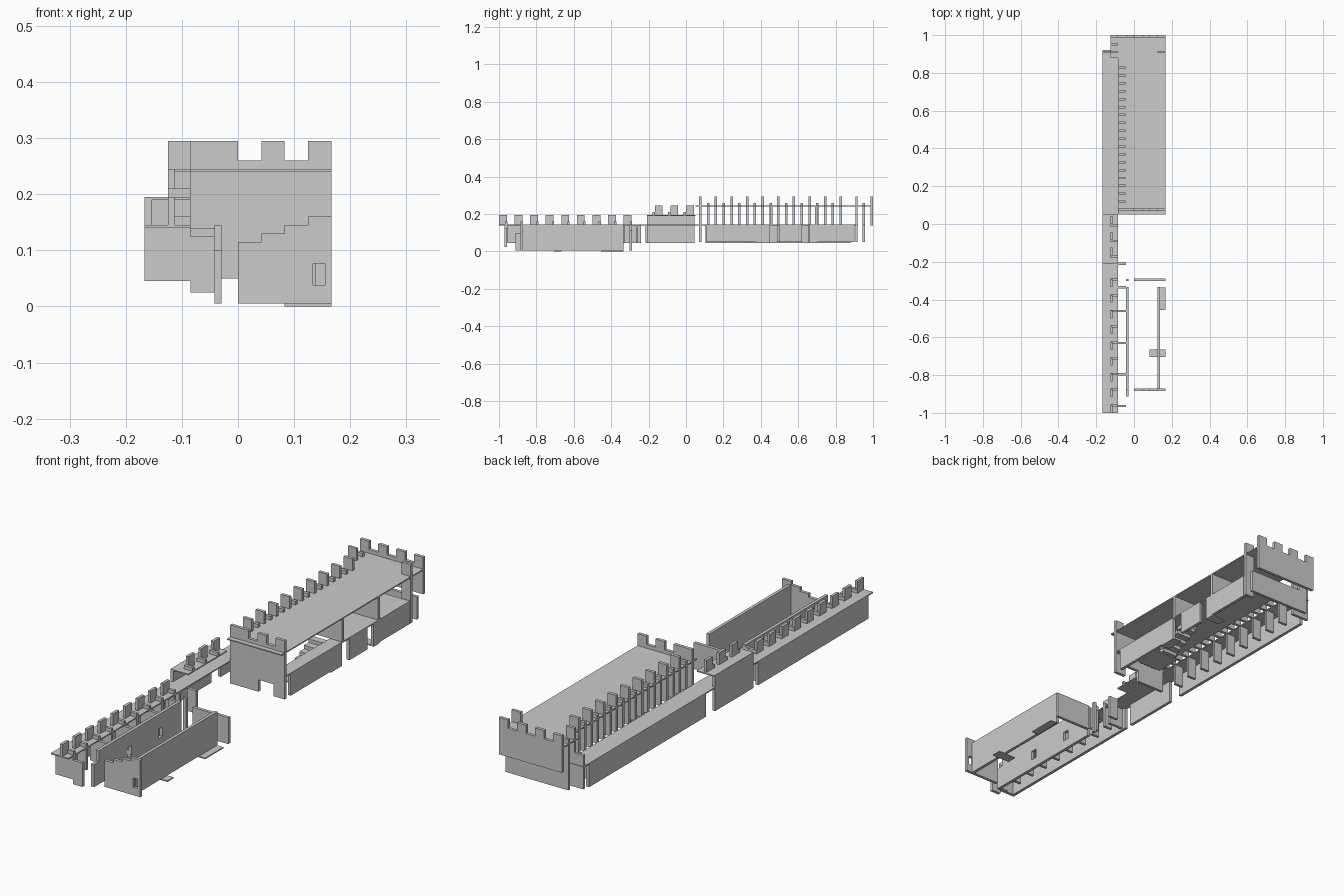
import bpy, bmesh

T = 0.013   # common wall thickness
W = 0.1667  # half width of the whole model


def boxes(name, items):
    """One object made of boxes given as (x0, x1, y0, y1, z0, z1)."""
    bm = bmesh.new()
    for x0, x1, y0, y1, z0, z1 in items:
        vs = bmesh.ops.create_cube(bm, size=1)["verts"]
        for v in vs:
            v.co.x = x1 if v.co.x > 0 else x0
            v.co.y = y1 if v.co.y > 0 else y0
            v.co.z = z1 if v.co.z > 0 else z0
    return finish(name, bm)


def wall_xz(name, outline, y0, y1):
    """Wall facing the front: an x-z outline given depth along y."""
    bm = bmesh.new()
    face = bm.faces.new([bm.verts.new((x, y0, z)) for x, z in outline])
    ext = bmesh.ops.extrude_face_region(bm, geom=[face])["geom"]
    for v in ext:
        if isinstance(v, bmesh.types.BMVert):
            v.co.y = y1
    bmesh.ops.recalc_face_normals(bm, faces=bm.faces)
    return finish(name, bm)


def finish(name, bm):
    me = bpy.data.meshes.new(name)
    bm.to_mesh(me)
    bm.free()
    ob = bpy.data.objects.new(name, me)
    bpy.context.collection.objects.link(ob)
    return ob


def cut(ob, box):
    """Cut a window or door opening."""
    c = boxes("opening_cutter", [box])
    c.hide_render = True
    m = ob.modifiers.new("opening", "BOOLEAN")
    m.object, m.operation, m.solver = c, "DIFFERENCE", "EXACT"
    bpy.context.view_layer.objects.active = ob
    bpy.ops.object.modifier_apply(modifier=m.name)
    bpy.data.objects.remove(c)


def crenels(teeth, low, high):
    """Top edge of a crenellated wall, left to right."""
    pts = []
    for i, (a, b) in enumerate(teeth):
        if i:
            pts.append((a, low))
        pts += [(a, high), (b, high)]
        if i < len(teeth) - 1:
            pts.append((b, low))
    return pts


# ---- walkway along the left side
boxes("walkway_floor", [(-W, -0.085, -1.0, 0.92, 0.14, 0.145)])
boxes("walkway_outer_wall", [(-W, -W + T, a, b, 0.045, 0.14)
                             for a, b in ((-0.97, -0.24), (0.105, 0.88))])
boxes("walkway_front_wall", [(-W, -0.085, -0.97, -0.957, 0.045, 0.14),
                             (-0.085, -0.042, -0.97, -0.957, 0.025, 0.125)])
boxes("walkway_back_pier", [(-W, -0.125, 0.905, 0.917, 0.05, 0.192)])
boxes("walkway_joint_pier", [(-W, -0.085, -0.268, -0.256, 0.05, 0.14)])

# ---- walkway battlements: tall tooth with a rib that runs down as a pier
teeth, ribs = [], []
for i in range(9):
    y = -1.0 + i * 0.0833
    teeth.append((-0.125, -0.113, y, y + 0.042, 0.145, 0.195))
    ribs.append((-0.125, -0.085, y + 0.033, y + 0.045, 0.05, 0.16))
boxes("walkway_teeth", teeth)
boxes("walkway_ribs", ribs)
boxes("walkway_back_ribs", [(-0.125, -0.085, 0.154 + i * 0.0833, 0.166 + i * 0.0833, 0.05, 0.14)
                            for i in range(9)])

# ---- raised middle platform
boxes("platform_floor", [(-W, -0.085, -0.208, 0.05, 0.19, 0.195)])
boxes("platform_outer_wall", [(-W, -W + T, -0.208, 0.045, 0.045, 0.19)])
boxes("platform_teeth", [(-0.125, -0.113, -0.167 + i * 0.0833, -0.125 + i * 0.0833, 0.195, 0.245)
                         for i in range(3)])
boxes("platform_ribs", [(-0.125, -0.085, -0.179 + i * 0.0833, -0.167 + i * 0.0833, 0.195, 0.21)
                        for i in range(3)])

# ---- buttresses between the walkway and the small house
boxes("buttress", [(-0.085, -0.042, y, y + 0.012, 0.045, 0.14)
                   for y in (-0.801, -0.636, -0.467, -0.341, -0.217)])
boxes("house_corner_post", [(-0.042, -0.029, -0.303, -0.29, 0.005, 0.145)])

# ---- small house
inner = boxes("house_left_wall", [(-0.042, -0.029, -0.88, -0.333, 0.005, 0.145)])
for y in (-0.69, -0.485):
    cut(inner, (-0.06, 0.0, y, y + 0.026, 0.045, 0.085))
boxes("house_left_wall_end", [(-0.042, -0.029, -0.912, -0.88, 0.005, 0.1)])
boxes("house_right_wall", [(0.125, 0.138, -0.875, -0.333, 0.005, 0.145)])
gable = [(0, 0.005), (W, 0.005), (W, 0.16), (0.125, 0.16), (0.125, 0.145),
         (0.083, 0.145), (0.083, 0.13), (0.042, 0.13), (0.042, 0.115), (0, 0.115)]
front = wall_xz("house_front_gable", gable, -0.885, -0.872)
cut(front, (0.134, 0.155, -0.92, -0.84, 0.038, 0.077))
boxes("house_back_wall", [(0, W, -0.302, -0.289, 0.005, 0.115)])
boxes("house_floor_pads", [(0.083, W, -0.705, -0.665, 0, 0.005),
                           (0.135, W, -0.455, -0.335, 0, 0.005)])

# ---- large hall: roof and crenellated end walls
boxes("hall_roof", [(-0.085, W, 0.05, 1.0, 0.24, 0.245),
                    (-0.125, -0.085, 0.88, 1.0, 0.24, 0.245)])
top = crenels([(-0.085, 0.0), (0.042, 0.083), (0.125, W)], 0.26, 0.295)
fw = wall_xz("hall_front_wall", [(W, 0.05), (-0.085, 0.05)] + top, 0.07, 0.083)
cut(fw, (0.045, 0.115, 0.03, 0.12, 0.02, 0.1))
top = crenels([(-0.125, -0.085), (-0.042, 0.0), (0.042, 0.083), (0.125, W)], 0.26, 0.295)
wall_xz("hall_back_wall", [(W, 0.14), (-0.125, 0.14)] + top, 0.987, 1.0)
boxes("hall_back_lower_wall", [(-0.085, W, 0.945, 0.957, 0.05, 0.145)])
boxes("hall_back_piers", [(-0.125, -0.085, 0.945, 0.957, 0.05, 0.26),
                          (-0.125, -0.085, 0.905, 0.917, 0.05, 0.295),
                          (0.125, W, 0.905, 0.917, 0.05, 0.295)])

# ---- hall left side: row of alternating tall and low fins
boxes("hall_side_fins", [(-0.085, -0.045, 0.112 + i * 0.0417, 0.125 + i * 0.0417, 0.14,
                          0.295 if i % 2 else 0.26) for i in range(18)])

# ---- hall interior: upper floor with stair opening, partitions, right wall, steps
boxes("hall_upper_floor", [(-0.045, W, 0.46, 0.9, 0.14, 0.145),
                           (-0.045, 0.04, 0.083, 0.46, 0.14, 0.145),
                           (0.11, W, 0.083, 0.46, 0.14, 0.145)])
boxes("hall_partitions", [(0.04, W, y, y + 0.012, 0.145, 0.24) for y in (0.45, 0.69)])
boxes("hall_right_wall", [(W - T, W, a, b, 0.05, 0.14)
                          for a, b in ((0.11, 0.45), (0.5, 0.62), (0.66, 0.9))])
boxes("hall_stairs", [(0.04, 0.11, 0.26 + i * 0.03, 0.29 + i * 0.03, 0.05 + i * 0.015,
                       0.065 + i * 0.015) for i in range(6)])
boxes("hall_floor_pads", [(0.04, 0.152, 0.21, 0.33, 0.045, 0.05),
                          (0.125, W, 0.375, 0.45, 0.045, 0.05),
                          (0.1, W, 0.66, 0.7, 0.045, 0.05)])
